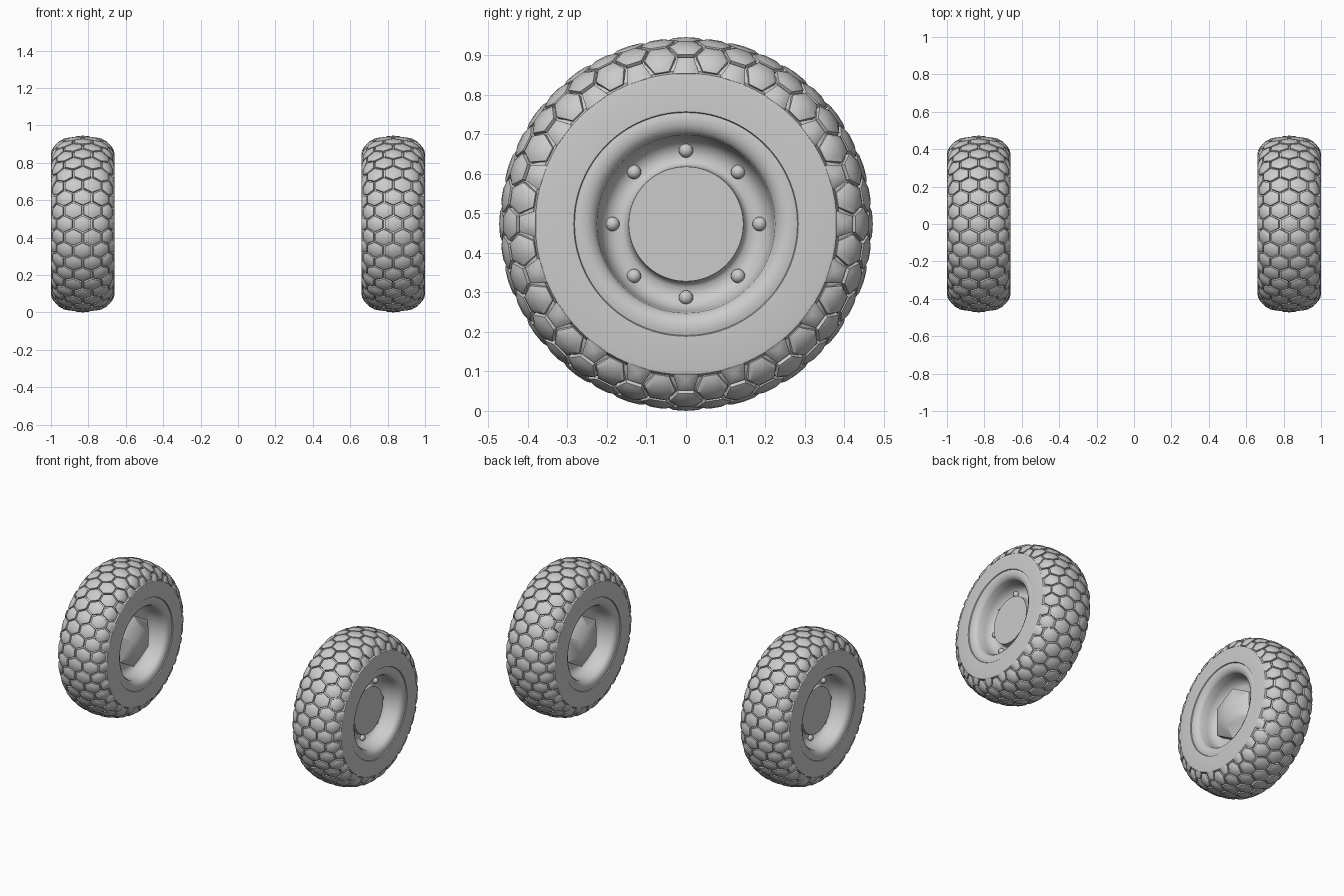
import bpy, bmesh, math
from mathutils import Vector, Matrix

if "Cube" in bpy.data.objects:
    bpy.data.objects.remove(bpy.data.objects["Cube"])

CX, CZ, R = 0.83, 0.473, 0.472      # wheel centre and crown radius
N = 20                              # tread blocks per row
S = 0.05                            # spacing of tread rows across the tyre
U_MAX = 0.207                       # where the tread meets the flat sidewall


def finish(name, bm, angle=35):
    """Make an object on the right wheel and mirror it to the left."""
    bmesh.ops.recalc_face_normals(bm, faces=bm.faces)
    me = bpy.data.meshes.new(name)
    bm.to_mesh(me)
    bm.free()
    ob = bpy.data.objects.new(name, me)
    bpy.context.collection.objects.link(ob)
    bpy.ops.object.select_all(action='DESELECT')
    ob.select_set(True)
    bpy.context.view_layer.objects.active = ob
    bpy.ops.object.shade_smooth_by_angle(angle=math.radians(angle))
    mod = ob.modifiers.new("mirror", 'MIRROR')
    mod.use_mirror_merge = False
    return ob


def wheel_point(x, r, a):
    return Vector((CX + x, r * math.sin(a), CZ + r * math.cos(a)))


def lathe(name, profile, seg=80, closed=False, angle=35):
    """Spin an (x offset, radius) profile around the axle."""
    bm = bmesh.new()
    rings = []
    for x, r in profile:
        if r == 0:
            rings.append([bm.verts.new(wheel_point(x, 0, 0))] * seg)
        else:
            rings.append([bm.verts.new(wheel_point(x, r, math.tau * i / seg)) for i in range(seg)])
    pairs = list(zip(rings, rings[1:]))
    if closed:
        pairs.append((rings[-1], rings[0]))
    for a, b in pairs:
        for i in range(seg):
            j = (i + 1) % seg
            bm.faces.new(list(dict.fromkeys((a[i], a[j], b[j], b[i]))))
    return finish(name, bm, angle)


def tread_surface(u, h):
    """Crown arc running into a tighter shoulder arc; u = arc length, h = height."""
    s, u = (1 if u >= 0 else -1), abs(u)
    if u < 0.1:
        t = u / 0.3
        x, r = 0.3 * math.sin(t), R - 0.3 * (1 - math.cos(t))
    else:
        t0 = 1 / 3
        t = t0 + (u - 0.1) / 0.1
        x = 0.3 * math.sin(t0) + 0.1 * (math.sin(t) - math.sin(t0))
        r = R - 0.3 * (1 - math.cos(t0)) - 0.1 * (math.cos(t0) - math.cos(t))
    return s * (x * 1.035 + h * math.sin(t)), r + h * math.cos(t)


# tyre carcass: groove floor, flat sidewalls, closed on the inside
half = [tread_surface(U_MAX * i / 14, -0.016) for i in range(14)]
half += [(0.168, 0.381), (0.17, 0.372), (0.17, 0.284), (0.163, 0.281), (0.12, 0.26)]
lathe("tyre", [(-x, r) for x, r in half[:0:-1]] + half, closed=True)

# hexagonal tread blocks with softly crowned tops
bm = bmesh.new()
step = math.tau / N
for k in range(-4, 5):
    for i in range(N):
        a0 = step * (i + 0.5 * (k % 2))
        rings = []
        for scale, h in ((0.93, -0.02), (0.89, -0.005), (0.62, -0.0005)):
            outline = [(0, 2 / 3), (1, 1 / 3), (1, -1 / 3), (0, -2 / 3), (-1, -1 / 3), (-1, 1 / 3)]
            if abs(k) == 4:      # edge rows are cut in half by the sidewall
                s = -1 if k > 0 else 1
                outline = [(0, 2 / 3), (s, 1 / 3), (s, -1 / 3), (0, -2 / 3)]
            ring = []
            for pu, pa in outline:
                u = k * S + pu * S * scale
                if abs(k) == 4 and pu == 0:
                    u = math.copysign(U_MAX - 0.012 * (0.93 - scale), k)
                x, r = tread_surface(u, h)
                ring.append(bm.verts.new(wheel_point(x, r, a0 + pa * step * 0.5 * scale * 1.0)))
            rings.append(ring)
        n = len(rings[0])
        for a, b in zip(rings, rings[1:]):
            for j in range(n):
                bm.faces.new((a[j], a[(j + 1) % n], b[(j + 1) % n], b[j]))
        x, r = tread_surface(math.copysign(min(abs(k) * S, 0.19), k), 0.0005)
        tip = bm.verts.new(wheel_point(x, r, a0))
        for j in range(n):
            bm.faces.new((rings[-1][j], rings[-1][(j + 1) % n], tip))
finish("tread_blocks", bm, 40)

# dished rim with raised hub on the outside and plain dish on the inside
lip = [(0.164, 0.284), (0.168, 0.27), (0.166, 0.25), (0.157, 0.234), (0.143, 0.225),
       (0.10, 0.221), (0.07, 0.213), (0.052, 0.198), (0.045, 0.18)]
hub = [(0.046, 0.16), (0.054, 0.15), (0.07, 0.146), (0.095, 0.145), (0.095, 0)]
lathe("rim", [(-0.045, 0)] + [(-x, r) for x, r in lip[::-1]] + lip + hub, angle=40)

# eight domed bolts around the hub
bm = bmesh.new()
for i in range(8):
    p = wheel_point(0.05, 0.186, math.tau * i / 8)
    bmesh.ops.create_uvsphere(bm, u_segments=16, v_segments=10, radius=0.018,
                              matrix=Matrix.Translation(p))
finish("wheel_bolts", bm, 60)

# faceted six-sided axle cap on the inner side
lathe("axle_cap", [(-0.04, 0.165), (-0.09, 0.165), (-0.14, 0.095), (-0.155, 0)], seg=6, angle=30)
